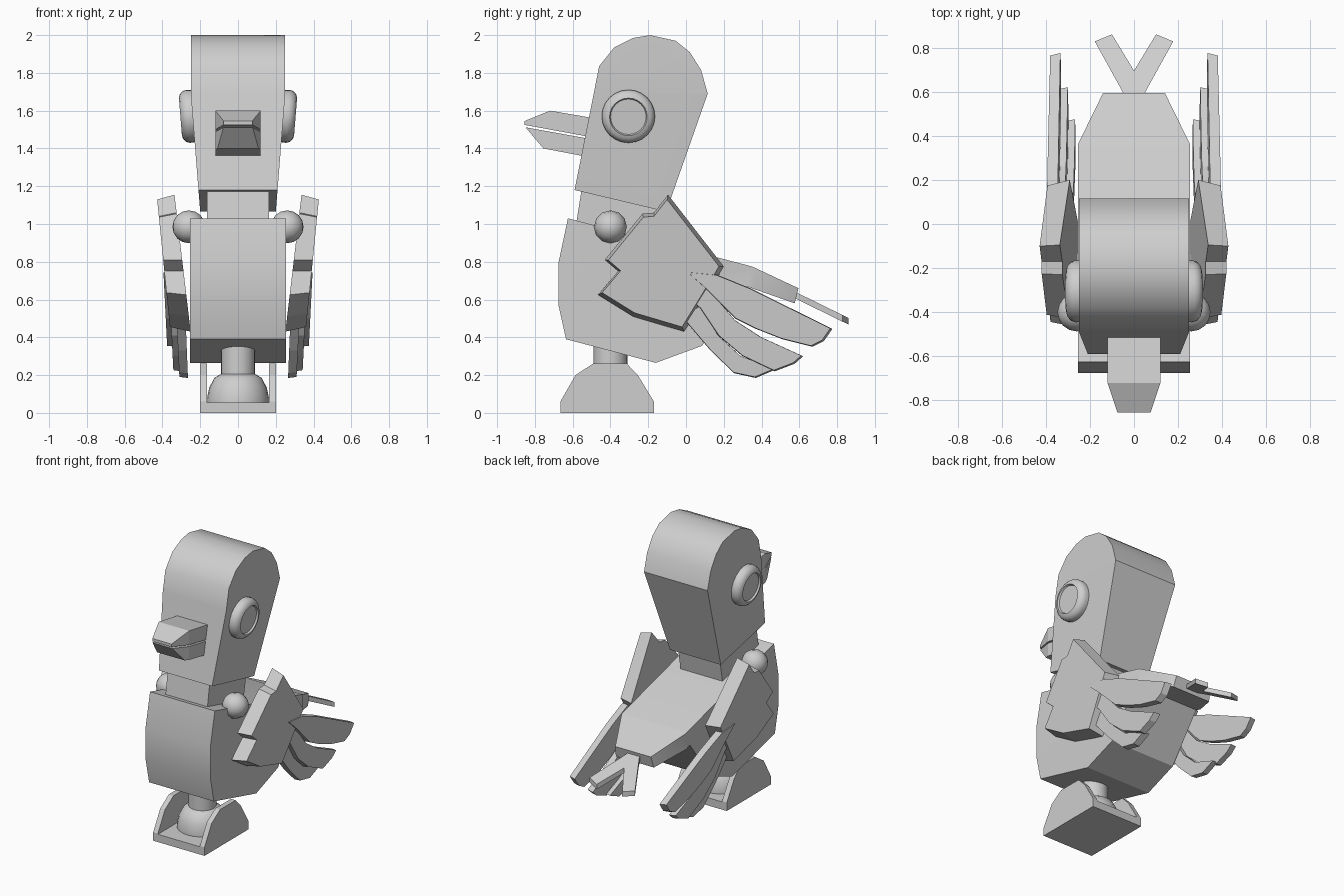
import bpy, bmesh, math
from mathutils import Matrix, Vector

cube = bpy.data.objects.get("Cube")
if cube:
    bpy.data.objects.remove(cube, do_unlink=True)

grey = bpy.data.materials.new("light_grey")
grey.use_nodes = True
colour = (0.62, 0.62, 0.62, 1)
grey.diffuse_color = colour
grey.node_tree.nodes["Principled BSDF"].inputs["Base Color"].default_value = colour


def finish(name, bm, mirror=False, smooth=35):
    bmesh.ops.recalc_face_normals(bm, faces=bm.faces)
    mesh = bpy.data.meshes.new(name)
    bm.to_mesh(mesh)
    bm.free()
    obj = bpy.data.objects.new(name, mesh)
    bpy.context.collection.objects.link(obj)
    mesh.materials.append(grey)
    bpy.ops.object.select_all(action="DESELECT")
    obj.select_set(True)
    bpy.context.view_layer.objects.active = obj
    if smooth:
        bpy.ops.object.shade_smooth_by_angle(angle=math.radians(smooth))
    if mirror:
        obj.modifiers.new("mirror", "MIRROR").use_mirror_merge = False
    return obj


def bridge(loop_a, loop_b):
    """Solid between two matching outlines."""
    bm = bmesh.new()
    a = [bm.verts.new(p) for p in loop_a]
    b = [bm.verts.new(p) for p in loop_b]
    bm.faces.new(a)
    bm.faces.new(b[::-1])
    for i in range(len(a)):
        j = (i + 1) % len(a)
        bm.faces.new((a[i], b[i], b[j], a[j]))
    return bm


def profile_solid(name, outline, half, cut=None, smooth=35):
    """Side profile spread across x, with half-width given by a rule."""
    bm = bridge([(-1, y, z) for y, z in outline], [(1, y, z) for y, z in outline])
    if cut:
        bmesh.ops.bisect_plane(bm, geom=bm.verts[:] + bm.edges[:] + bm.faces[:],
                               plane_co=cut[0], plane_no=cut[1])
    for v in bm.verts:
        v.co.x *= half(v.co.y, v.co.z)
    return finish(name, bm, smooth=smooth)


def plate(name, outline, x_in, x_out, shrink=1.0, smooth=0):
    """Mirrored side plate; x_in and x_out are rules of height."""
    cy = sum(p[0] for p in outline) / len(outline)
    cz = sum(p[1] for p in outline) / len(outline)
    outer = [(cy + (y - cy) * shrink, cz + (z - cz) * shrink) for y, z in outline]
    bm = bridge([(x_in(z), y, z) for y, z in outline],
                [(x_out(z), y, z) for y, z in outer])
    return finish(name, bm, True, smooth)


def lathe(name, profile, matrix, mirror=False, steps=24):
    """Profile of (radius, height) spun about z, then placed."""
    bm = bmesh.new()
    verts = [bm.verts.new((r, 0, h)) for r, h in profile]
    edges = [bm.edges.new(pair) for pair in zip(verts, verts[1:])]
    bmesh.ops.spin(bm, geom=verts + edges, axis=(0, 0, 1), cent=(0, 0, 0),
                   angle=math.tau, steps=steps, use_duplicate=False)
    bmesh.ops.remove_doubles(bm, verts=bm.verts, dist=0.0005)
    bm.transform(matrix)
    return finish(name, bm, mirror, 40)


# Head, narrowing towards the neck
head = [(-.59, 1.18), (-.46, 1.835), (-.38, 1.935), (-.28, 1.985), (-.19, 2),
        (-.055, 1.97), (.02, 1.91), (.08, 1.815), (.115, 1.69), (-.105, 1.065)]
profile_solid("head", head, lambda y, z: .25 - .08 * max(0, 1.69 - z),
              ((0, 0, 1.69), (0, 0, 1)))

# Neck
profile_solid("neck", [(-.55, 1.2), (-.585, .98), (-.18, .88), (-.14, 1.1)],
              lambda y, z: .165)

# Body with a tapering tail end
body = [(-.625, 1.03), (-.675, .795), (-.675, .57), (-.635, .39), (-.16, .265),
        (.085, .355), (.32, .67), (.575, .58), (.595, .66), (.35, .775)]
profile_solid("body", body, lambda y, z: .255 - .49 * max(0, y - .36),
              ((0, .36, 0), (0, 1, 0)), 30)


# Beak halves
def beak_half(y, z):
    return .12 - .33 * max(0, -.72 - y)


beak_cut = ((0, -.72, 0), (0, 1, 0))
profile_solid("upper_beak", [(-.45, 1.555), (-.45, 1.45), (-.855, 1.525),
                             (-.855, 1.545), (-.72, 1.6), (-.515, 1.565)],
              beak_half, beak_cut, 0)
profile_solid("lower_beak", [(-.45, 1.44), (-.45, 1.35), (-.545, 1.36),
                             (-.755, 1.4), (-.85, 1.512)],
              beak_half, beak_cut, 0)

# Eyes: raised ring around a flat disc
eye_place = (Matrix.Translation((.24, -.305, 1.572)) @ Matrix.Rotation(.08, 4, "Y")
             @ Matrix.Rotation(math.pi / 2, 4, "Y"))
lathe("eyes", [(0, .053), (.094, .053), (.1, .065), (.118, .06), (.134, .045),
               (.141, .025), (.138, -.01), (0, -.01)], eye_place, True)

# Shoulder balls with short arms into the body
bm = bmesh.new()
bmesh.ops.create_uvsphere(bm, u_segments=12, v_segments=8, radius=.087)
bm.transform(Matrix.Translation((.26, -.4, .985)) @ Matrix.Rotation(math.pi / 2, 4, "Y"))
finish("shoulders", bm, True, 50)

# Wing panels leaning inwards at the bottom
wing = [(-.095, 1.155), (.2, .775), (.165, .715), (-.01, .43), (-.28, .51),
        (-.465, .625), (-.36, .75), (-.43, .81), (-.23, 1.055), (-.17, 1.06)]
plate("wing_panels", wing, lambda z: .2 + .118 * z, lambda z: .315 + .1 * z, .93)

# Wing feathers, each lower one set further in
feathers = {
    "upper_feathers": (.375, [(.0, .75), (.155, .735), (.34, .66), (.775, .445), (.73, .38),
                              (.67, .35), (.51, .39), (.37, .445), (.26, .5), (.1, .66)]),
    "middle_feathers": (.342, [(.0, .62), (.11, .665), (.26, .49), (.4, .40), (.62, .3),
                               (.575, .26), (.47, .22), (.3, .30), (.17, .41), (.07, .56)]),
    "lower_feathers": (.31, [(-.03, .52), (.07, .57), (.17, .41), (.29, .3), (.475, .23),
                             (.37, .185), (.255, .21), (.13, .33), (.02, .46)]),
}
for name, (x, outline) in feathers.items():
    tip = min(z for y, z in outline)
    plate(name, outline,
          lambda z: x - .045 + .04 * (z - tip),
          lambda z: x + .05 * (z - tip), .97)

# Forked tail feathers sloping down
fork = [(0, .5), (0, .695), (.1, .86), (.178, .828), (.052, .6), (.02, .5)]
bm = bridge([(x, y, .635 - .49 * (y - .59)) for x, y in fork],
            [(x, y, .6 - .49 * (y - .59)) for x, y in fork])
finish("tail_feathers", bm, True, 0)

# Leg and ankle dome
foot_place = Matrix.Translation((0, -.4, 0))
lathe("leg", [(0, .15), (.09, .15), (.09, .38), (0, .38)], foot_place)
lathe("ankle", [(0, .05), (.165, .05), (.165, .075), (.152, .135), (.125, .185),
                (.09, .207), (0, .21)], foot_place)

# Foot: floor between two rounded side walls
foot = [(-.665, 0), (-.665, .06), (-.585, .2), (-.49, .262), (-.315, .262),
        (-.255, .2), (-.17, .06), (-.17, 0)]
plate("foot_walls", foot, lambda z: .165, lambda z: .202)
profile_solid("foot_floor", [(-.665, 0), (-.665, .055), (-.17, .055), (-.17, 0)],
              lambda y, z: .17)
